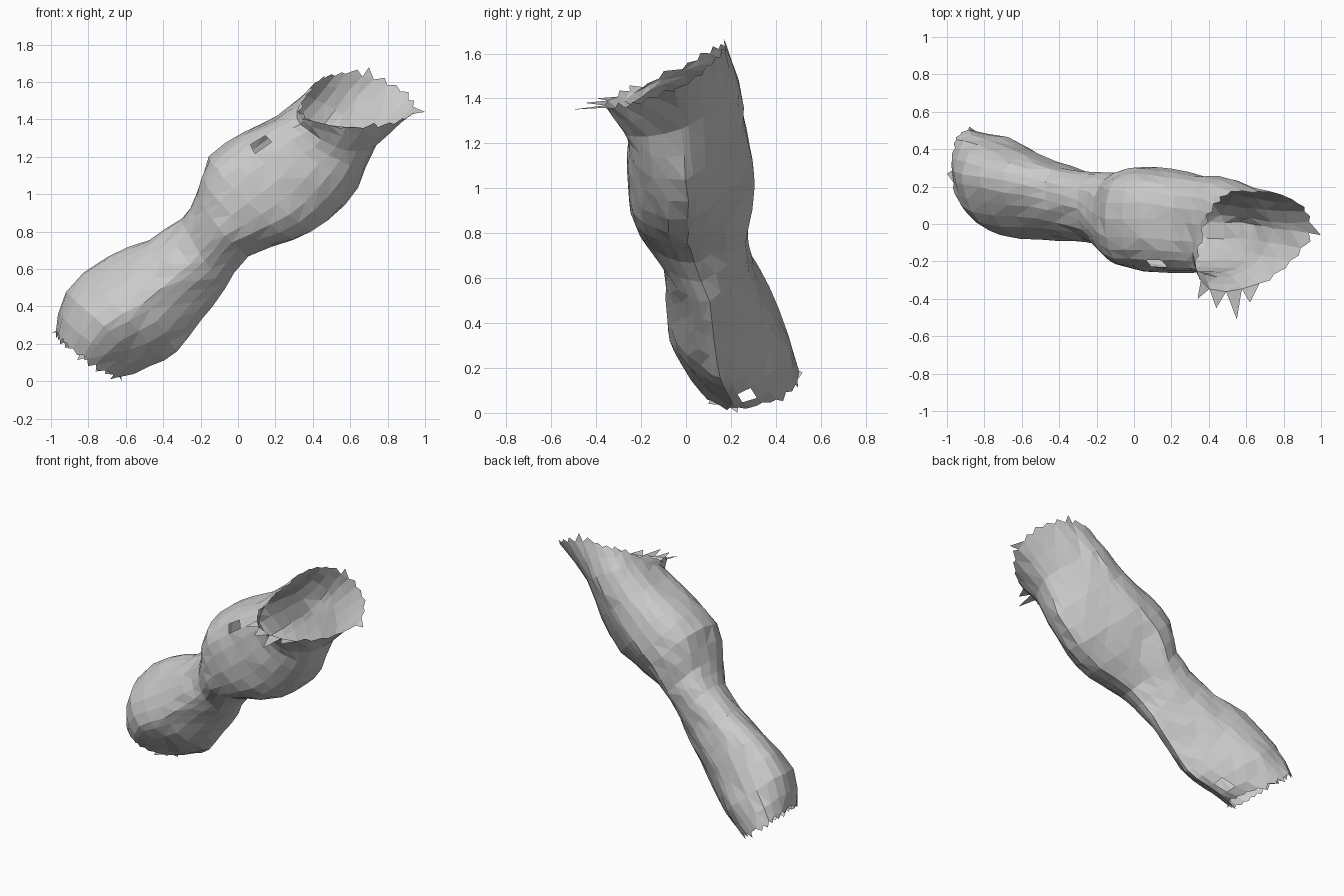
import bpy, bmesh, math, random
from mathutils import Vector

if "Cube" in bpy.data.objects:
    bpy.data.objects.remove(bpy.data.objects["Cube"])

random.seed(4)
SIDES = 24
STEPS = 2

# Cross-sections along the tube: upper, back, lower and front point of each
sections = [
    [(-.97, .29, .27), (-.85, .50, .15), (-.63, .23, .02), (-.83, .04, .14)],
    [(-.92, .27, .48), (-.68, .46, .27), (-.47, .19, .08), (-.72, -.06, .30)],
    [(-.70, .23, .66), (-.50, .37, .45), (-.33, .15, .16), (-.50, -.08, .42)],
    [(-.48, .18, .76), (-.34, .31, .55), (-.20, .12, .33), (-.33, -.09, .57)],
    [(-.30, .13, .87), (-.18, .27, .70), (-.07, .10, .49), (-.20, -.11, .68)],
    [(-.22, .06, 1.0), (-.06, .28, .82), (.05, .04, .67), (-.10, -.20, .82)],
    [(-.15, .03, 1.2), (.05, .30, 1.0), (.30, .01, .76), (.05, -.25, .95)],
    [(.03, .03, 1.33), (.20, .29, 1.12), (.48, .01, .86), (.22, -.26, 1.08)],
    [(.20, .01, 1.41), (.38, .26, 1.28), (.64, .00, 1.04), (.36, -.26, 1.22)],
    [(.32, .00, 1.50), (.52, .24, 1.45), (.74, -.02, 1.26), (.45, -.28, 1.29)],
    [(.36, -.02, 1.53), (.66, .18, 1.63), (.93, -.05, 1.43), (.49, -.36, 1.37)],
]
sections = [[Vector(p) for p in s] for s in sections]

# Corner shape by section number, per quadrant (upper-back, back-lower,
# lower-front, front-upper): below 1 is boxy, 1 is round, 2 a flat chamfer
corner_keys = [
    (0, (1.0, 1.1, 1.35, 0.9)),
    (1, (1.1, 1.5, 1.4, 1.1)),
    (3, (1.05, 1.6, 1.4, 1.05)),
    (4.5, (0.75, 1.6, 1.1, 0.9)),
    (6, (0.85, 1.6, 0.9, 0.75)),
    (9, (0.9, 1.5, 0.85, 0.75)),
    (10, (0.9, 1.1, 0.95, 0.8)),
]


def corners_at(s):
    for (s0, c0), (s1, c1) in zip(corner_keys, corner_keys[1:]):
        if s <= s1:
            w = (s - s0) / (s1 - s0)
            return [a + (b - a) * w for a, b in zip(c0, c1)]


def power(v, e):
    return math.copysign(abs(v) ** e, v)


def ring(sec, corners):
    """Closed loop through the four guide points."""
    u, b, l, f = sec
    pts = []
    for i in range(SIDES):
        t = 2 * math.pi * i / SIDES
        e = corners[4 * i // SIDES]
        c, s = power(math.cos(t), e), power(math.sin(t), e)
        pts.append((u + b + l + f) / 4 + (u - l) / 2 * c
                   + (b - f) / 2 * s + (u + l - b - f) / 4 * math.cos(2 * t))
    return pts


def spline(a, b, c, d, t):
    return 0.5 * (2 * b + (c - a) * t + (2 * a - 5 * b + 4 * c - d) * t * t
                  + (3 * b - a - 3 * c + d) * t ** 3)


def jitter(p, r=0.006):
    return p + Vector([random.uniform(-r, r) for _ in range(3)])


# Tube wall
bm = bmesh.new()
last = len(sections) - 1
loops = []
for i in range(last * STEPS + 1):
    k = min(i // STEPS, last - 1)
    t = i / STEPS - k
    near = [sections[min(max(k + o, 0), last)] for o in (-1, 0, 1, 2)]
    sec = [spline(*[s[j] for s in near], t) for j in range(4)]
    loops.append([bm.verts.new(jitter(p)) for p in ring(sec, corners_at(k + t))])
for a, b in zip(loops, loops[1:]):
    for i in range(SIDES):
        j = (i + 1) % SIDES
        bm.faces.new((a[i], a[j], b[j], b[i]))

# Small holes in the wall
for spot in (Vector((.08, -.17, 1.24)), Vector((-.53, .27, .11))):
    face = min(bm.faces, key=lambda f: (f.calc_center_median() - spot).length)
    bmesh.ops.delete(bm, geom=[face], context='FACES_ONLY')


# Torn rims: a ragged tooth on each edge, longer at the named tips
def tear(loop, inner, tips, flip):
    mids = [(loop[i].co + loop[(i + 1) % SIDES].co) / 2 for i in range(SIDES)]
    long = {}
    for tip in tips:
        tip = Vector(tip)
        free = [i for i in range(SIDES) if i not in long]
        long[min(free, key=lambda i: (mids[i] - tip).length)] = tip
    for i in range(SIDES):
        j = (i + 1) % SIDES
        out = (loop[i].co - inner[i].co).normalized()
        tip = long.get(i, mids[i] + out * random.uniform(.012, .04))
        tip.z = max(tip.z, 0)
        v = bm.verts.new(tip)
        bm.faces.new((loop[j], loop[i], v) if flip else (loop[i], loop[j], v))


tear(loops[0], loops[1], [(-1, .27, .26), (-.62, .23, 0), (-.88, .52, .18),
                          (-.71, .1, .04)], True)
tear(loops[-1], loops[-2], [(1, -.06, 1.44), (.55, -.51, 1.35),
                            (.34, -.40, 1.40), (.70, .17, 1.68),
                            (.62, -.42, 1.36), (.44, -.45, 1.38)], False)

bmesh.ops.triangulate(bm, faces=bm.faces[:])
bmesh.ops.recalc_face_normals(bm, faces=bm.faces[:])
# Make the shell face outward
centre = sum(sections[7], Vector()) / 4
probe = min(bm.faces, key=lambda f: (f.calc_center_median() - sections[7][3]).length)
if probe.normal.dot(probe.calc_center_median() - centre) < 0:
    bmesh.ops.reverse_faces(bm, faces=bm.faces[:])

# Sit on the ground
low = min(v.co.z for v in bm.verts)
for v in bm.verts:
    v.co.z -= low
mesh = bpy.data.meshes.new("hollow_log")
bm.to_mesh(mesh)
bm.free()
obj = bpy.data.objects.new("hollow_log", mesh)
bpy.context.collection.objects.link(obj)
